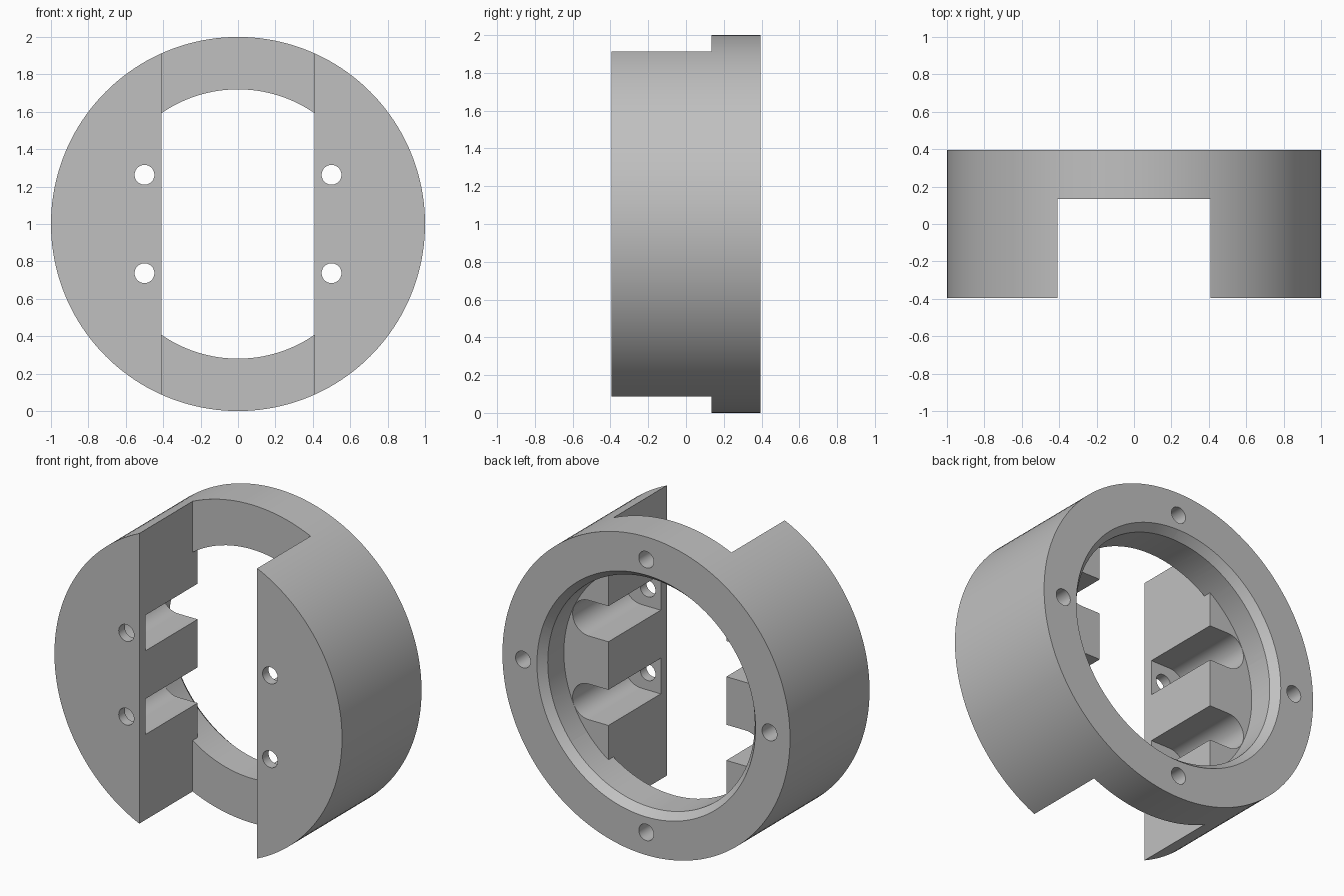
import bpy
import bmesh
from math import cos, sin, pi

cube = bpy.data.objects.get("Cube")
if cube:
    bpy.data.objects.remove(cube, do_unlink=True)

FRONT, BACK = -0.395, 0.395
SLOT_X = 0.41       # half width of the front slot
SLOT_Y = 0.135      # depth where the slot ends
BORE_R = 0.72
BORE_Y = 0.185      # floor of the rear bore


def arc(cx, cz, r, a0, a1, n):
    """Points along an arc in the x-z plane."""
    return [(cx + r * cos(a0 + (a1 - a0) * i / n),
             cz + r * sin(a0 + (a1 - a0) * i / n)) for i in range(n + 1)]


def circle(cx, cz, r, n):
    return arc(cx, cz, r, 0, 2 * pi, n)[:-1]


def box_outline(x0, x1, z0, z1):
    return [(x0, z0), (x1, z0), (x1, z1), (x0, z1)]


def prism(name, outline, y0, y1, scale=1.0):
    """Extrude an x-z outline along y, optionally tapering about the axis."""
    bm = bmesh.new()
    near = [bm.verts.new((x, y0, z + 1)) for x, z in outline]
    far = [bm.verts.new((x * scale, y1, z * scale + 1)) for x, z in outline]
    bm.faces.new(near)
    bm.faces.new(far)
    n = len(outline)
    for i in range(n):
        j = (i + 1) % n
        bm.faces.new((near[i], near[j], far[j], far[i]))
    bmesh.ops.recalc_face_normals(bm, faces=bm.faces[:])
    mesh = bpy.data.meshes.new(name)
    bm.to_mesh(mesh)
    bm.free()
    obj = bpy.data.objects.new(name, mesh)
    bpy.context.collection.objects.link(obj)
    return obj


def activate(obj):
    bpy.ops.object.select_all(action='DESELECT')
    obj.select_set(True)
    bpy.context.view_layer.objects.active = obj


def cut(target, cutter):
    """Subtract the cutter from the target and discard it."""
    mod = target.modifiers.new("cut", 'BOOLEAN')
    mod.operation = 'DIFFERENCE'
    mod.solver = 'EXACT'
    mod.object = cutter
    activate(target)
    bpy.ops.object.modifier_apply(modifier=mod.name)
    bpy.data.objects.remove(cutter, do_unlink=True)


# Round body
body = prism("housing_body", circle(0, 0, 1, 160), FRONT, BACK)

# Wide vertical slot across the front
cut(body, prism("slot_cutter", box_outline(-SLOT_X, SLOT_X, -1.2, 1.2), -0.6, SLOT_Y))

# Rear bore: open through to the slot, stopping at the side blocks
bore = prism("bore_cutter", circle(0, 0, BORE_R, 128), 0.05, 0.6)
for s in (-1, 1):
    cut(bore, prism("block_keeper", box_outline(*sorted((s * SLOT_X, s * 1.2)), -1.2, 1.2),
                    -0.2, BORE_Y))
cut(body, bore)

# Chamfer on the rear rim
cut(body, prism("chamfer_cutter", circle(0, 0, 0.68, 128), BACK - 0.1, BACK + 0.1, 0.84 / 0.68))

# Screw pockets opening to the slot, with through holes to the front
for sx in (-1, 1):
    for sz in (-1, 1):
        z = sz * 0.263
        pocket = [(0.3, z - 0.112)] + arc(0.547, z, 0.112, -pi / 2, pi / 2, 24) + [(0.3, z + 0.112)]
        pocket = [(sx * x, pz) for x, pz in pocket]
        cut(body, prism("pocket_cutter", pocket, FRONT + 0.06, BORE_Y + 0.06))
        cut(body, prism("screw_hole_cutter", circle(sx * 0.5, z, 0.053, 32), -0.6, -0.25))

# Four blind mounting holes in the rear face
for k in range(4):
    a = k * pi / 2
    cut(body, prism("mount_hole_cutter", circle(0.857 * cos(a), 0.857 * sin(a), 0.052, 32),
                    BACK - 0.2, 0.6))

# Plain grey finish
grey = bpy.data.materials.new("plain_grey")
grey.use_nodes = True
colour = (0.53, 0.53, 0.53, 1)
grey.diffuse_color = colour
grey.node_tree.nodes["Principled BSDF"].inputs["Base Color"].default_value = colour
body.data.materials.clear()
body.data.materials.append(grey)
for p in body.data.polygons:
    p.material_index = 0

activate(body)
bpy.ops.object.shade_smooth_by_angle(angle=pi / 6)
